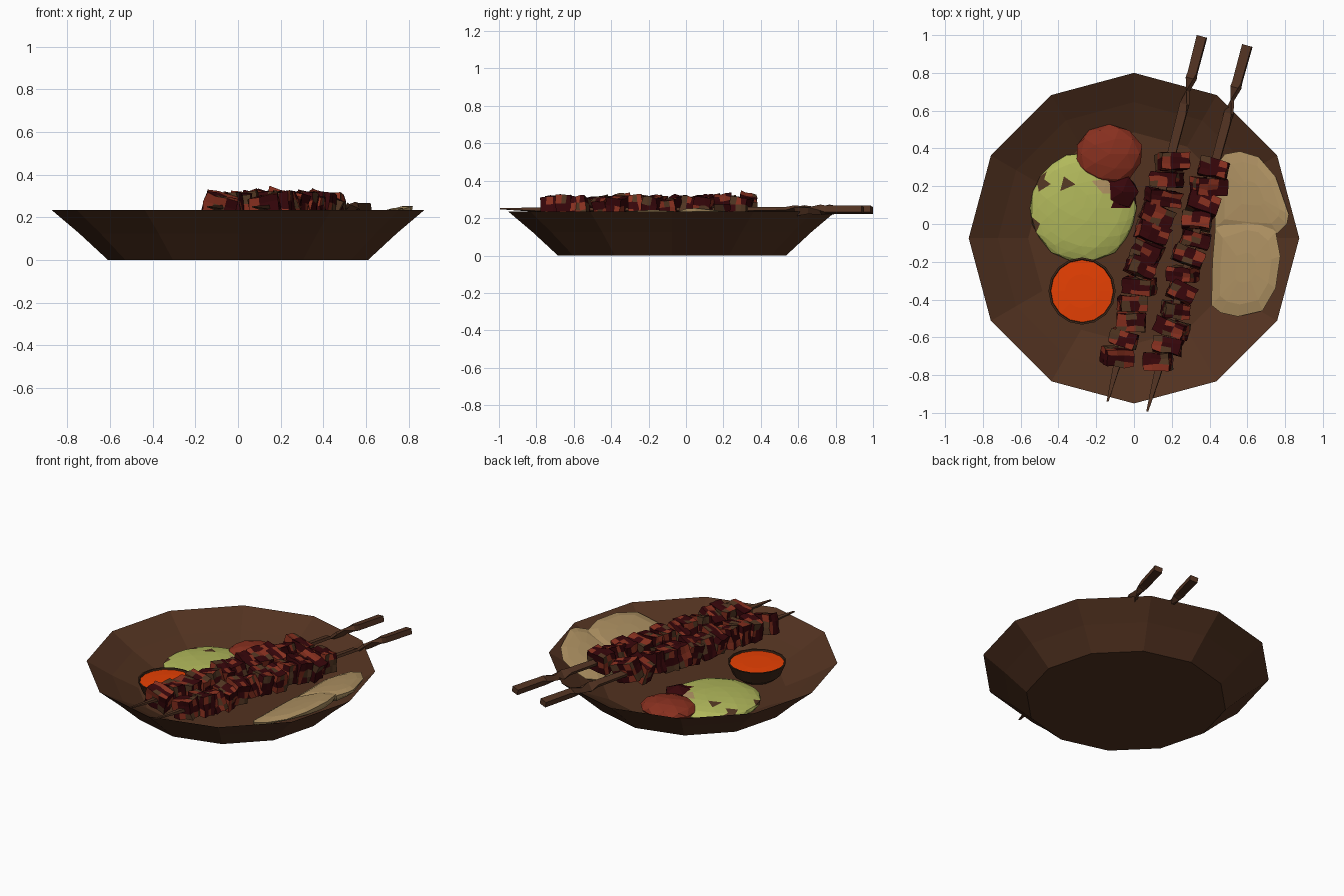
import bpy, bmesh, math, random
from mathutils import Vector, Matrix, noise

if "Cube" in bpy.data.objects:
    bpy.data.objects.remove(bpy.data.objects["Cube"])
random.seed(11)


def mat(name, r, g, b):
    m = bpy.data.materials.new(name)
    lin = [((c / 255 + 0.055) / 1.055) ** 2.4 if c > 10 else c / 255 / 12.92 for c in (r, g, b)]
    m.diffuse_color = (*lin, 1)
    m.use_nodes = True
    m.node_tree.nodes["Principled BSDF"].inputs["Base Color"].default_value = m.diffuse_color
    return m


WOOD = mat("plate brown", 82, 50, 32)
CUP = mat("cup dark brown", 60, 38, 24)
SAUCE = mat("sauce orange", 250, 70, 4)
GREEN = mat("salad green", 177, 184, 91)
BREAD = mat("bread tan", 174, 145, 98)
RED = mat("roast red", 136, 48, 31)
DARK = mat("charred maroon", 54, 6, 10)
BROWN = mat("meat brown", 82, 54, 34)
STEEL = mat("skewer brown", 82, 51, 34)


def finish(bm, name, mats):
    bmesh.ops.recalc_face_normals(bm, faces=bm.faces)
    me = bpy.data.meshes.new(name)
    bm.to_mesh(me)
    bm.free()
    for m in mats:
        me.materials.append(m)
    ob = bpy.data.objects.new(name, me)
    bpy.context.collection.objects.link(ob)
    return ob


def loft(bm, rings):
    """Join closed rings of points and cap both ends."""
    vr = [[bm.verts.new(p) for p in ring] for ring in rings]
    n = len(vr[0])
    for a, b in zip(vr, vr[1:]):
        for i in range(n):
            bm.faces.new((a[i], a[(i + 1) % n], b[(i + 1) % n], b[i]))
    bm.faces.new(vr[0][::-1])
    bm.faces.new(vr[-1])


def lathe(name, profile, n, cx, cy, m):
    bm = bmesh.new()
    loft(bm, [[(cx + r * math.sin(2 * math.pi * i / n), cy + r * math.cos(2 * math.pi * i / n), z)
               for i in range(n)] for r, z in profile])
    return finish(bm, name, [m])


# Twelve-sided plate
lathe("plate", [(.61, 0), (.745, .125), (.875, .235), (.72, .145), (.56, .068)], 12, 0, -.075, WOOD)


def plate_height(x, y):
    r = math.hypot(x, y + .075)
    return max(.068, .068 + (r - .54) * .54)


# Sauce cup
lathe("sauce_cup", [(.09, .06), (.145, .10), (.178, .18), (.168, .18), (.16, .155)], 16, -.275, -.355, CUP)
lathe("sauce", [(.15, .15), (.168, .170), (.09, .174)], 16, -.275, -.355, SAUCE)


def mound(name, centre, size, sub, jitter, mats, rule=None):
    bm = bmesh.new()
    bmesh.ops.create_icosphere(bm, subdivisions=sub, radius=1)
    for v in bm.verts:
        v.co *= 1 + random.uniform(-jitter, jitter)
        v.co = Vector(centre) + Vector([a * b for a, b in zip(v.co, size)])
    if rule:
        for f in bm.faces:
            f.material_index = rule(f.calc_center_median())
    return finish(bm, name, mats)


# Salad with coloured flecks near a few spots
SPOTS = [(-.51, .0, .03, 1), (-.33, .2, .03, 1), (-.5, .22, .03, 1),
         (-.16, .2, .045, 2), (-.05, .16, .075, 3), (-.2, .07, .025, 2)]


def salad_rule(c):
    for x, y, r, k in SPOTS:
        if math.hypot(c.x - x, c.y - y) < r:
            return k
    return 0


mound("salad", (-.27, .085, .09), (.283, .288, .055), 3, .02, [GREEN, BROWN, BREAD, DARK], salad_rule)
mound("tomato", (-.13, .37, .11), (.18, .155, .058), 2, .03, [RED])
mound("onion", (-.06, .17, .105), (.1, .085, .055), 1, .15, [DARK])


# Flatbreads leaning on the plate's right side, kept above its surface
def flatbread(name, outline, lift):
    n = len(outline)
    cx = sum(p[0] for p in outline) / n
    cy = sum(p[1] for p in outline) / n
    rings = []
    for s, dz in ((.9, -.045), (.98, -.02), (1, .0), (.75, .016), (.3, .022)):
        ring = []
        for x, y in outline:
            px, py = cx + (x - cx) * s, cy + (y - cy) * s
            z = .11 + (px - .41) * .35 + dz + lift
            ring.append((px, py, max(z, plate_height(px, py) + .006)))
        rings.append(ring)
    bm = bmesh.new()
    loft(bm, rings)
    finish(bm, name, [BREAD])


flatbread("front_flatbread", [(.41, -.43), (.415, -.2), (.43, -.02), (.6, .035), (.68, .02), (.75, -.04),
                              (.775, -.17), (.75, -.34), (.68, -.46), (.55, -.49), (.46, -.47)], .006)
flatbread("back_flatbread", [(.43, -.02), (.43, .3), (.48, .37), (.56, .385), (.66, .355), (.75, .25),
                             (.82, .05), (.81, 0), (.76, -.05), (.6, -.04)], .0)


# Skewers: flat blades, twisted ahead of a wider handle
def skewer(name, tip, end):
    a, b = Vector((*tip, .245)), Vector((*end, .245))
    d = (b - a).normalized()
    side = Vector((d.y, -d.x, 0))
    up = Vector((0, 0, 1))
    bm = bmesh.new()
    rings = []
    # fraction along, half width, roll in degrees, height shift
    for t, w, roll, dz in ((0, .005, 0, .005), (.1, .018, 10, 0), (.66, .022, 10, 0), (.79, .024, 15, 0),
                           (.815, .03, 50, -.005), (.85, .018, 90, -.005), (.885, .024, 30, 0),
                           (.9, .024, 10, 0), (1, .026, 10, 0)):
        r = math.radians(roll)
        u = side * math.cos(r) + up * math.sin(r)
        v = up * math.cos(r) - side * math.sin(r)
        c = a.lerp(b, t) + up * dz
        h = .003 if t == 0 else (.009 if t < .87 else .018)
        rings.append([c + u * w + v * h, c - u * w + v * h, c - u * w - v * h, c + u * w - v * h])
    loft(bm, rings)
    finish(bm, name, [STEEL])
    return a, d, side


def meat_colour(c):
    v = noise.noise(c * 21) + random.uniform(-.12, .12)
    return 0 if v < .02 else (1 if v < .27 else 2)


# Meat: rows of chunky tilted cubes with mixed char colours
def meat(name, line, y0, y1, n):
    a, d, side = line
    frame = Matrix((side, d, Vector((0, 0, 1)))).transposed()
    bm = bmesh.new()
    for i in range(n):
        y = y0 + (y1 - y0) * (i + .5) / n
        c = a + d * ((y - a.y) / d.y)
        c += side * random.uniform(-.015, .015) + Vector((0, 0, random.uniform(-.006, .008)))
        spin = Matrix.Rotation(random.uniform(-.45, .45), 3, 'Y') @ Matrix.Rotation(random.uniform(-.25, .25), 3, 'Z') \
            @ Matrix.Rotation(random.uniform(-.2, .2), 3, 'X')
        size = Vector((random.uniform(.135, .17), (y1 - y0) / n * random.uniform(.8, 1.05),
                       random.uniform(.115, .135)))
        part = bmesh.new()
        bmesh.ops.create_cube(part, size=1)
        bmesh.ops.subdivide_edges(part, edges=part.edges[:], cuts=2, use_grid_fill=True)
        for v in part.verts:
            p = Vector([p * q for p, q in zip(v.co, size)])
            p += Vector([random.uniform(-.006, .006) for _ in range(3)])
            v.co = c + frame @ (spin @ p)
        tmp = bpy.data.meshes.new("tmp")
        part.to_mesh(tmp)
        part.free()
        bm.from_mesh(tmp)
        bpy.data.meshes.remove(tmp)
    for f in bm.faces:
        f.material_index = meat_colour(f.calc_center_median())
    finish(bm, name, [DARK, RED, BROWN])


left = skewer("left_skewer", (-.14, -.94), (.36, .993))
right = skewer("right_skewer", (.07, -.993), (.6, .945))
meat("left_meat", left, -.75, .38, 12)
meat("right_meat", right, -.78, .34, 12)
